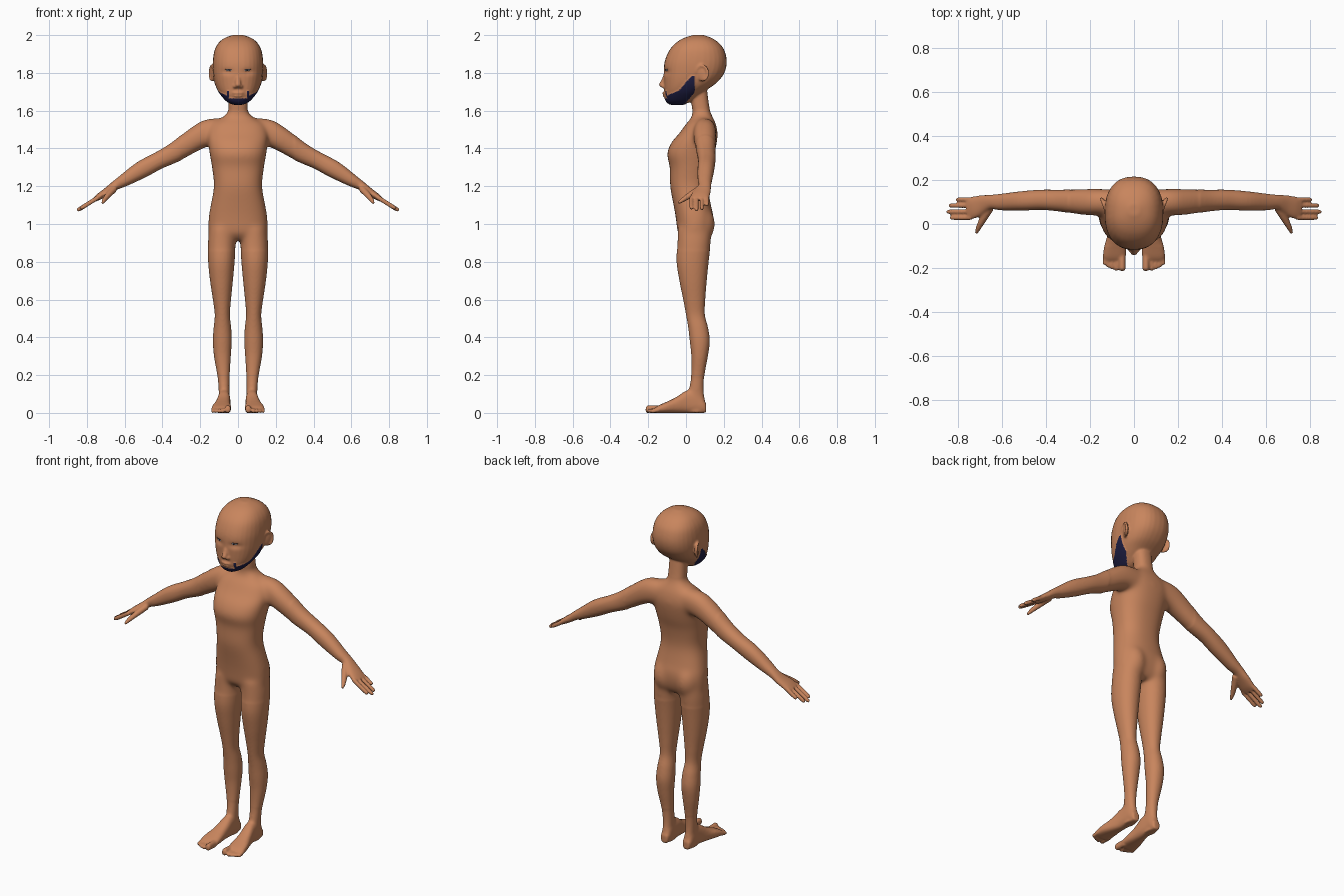
import bpy, bmesh, math
from mathutils import Vector, Matrix

if "Cube" in bpy.data.objects:
    bpy.data.objects.remove(bpy.data.objects["Cube"])

X, Y, Z = Vector((1, 0, 0)), Vector((0, 1, 0)), Vector((0, 0, 1))
bm = bmesh.new()


def material(name, rgb):
    m = bpy.data.materials.new(name)
    m.diffuse_color = (*rgb, 1)
    m.use_nodes = True
    m.node_tree.nodes["Principled BSDF"].inputs["Base Color"].default_value = m.diffuse_color
    return m


skin = material("skin", (0.58, 0.235, 0.11))
navy = material("navy_beard", (0.014, 0.014, 0.06))
white = material("eye_white", (0.55, 0.55, 0.62))
dark = material("eye_dark", (0.02, 0.015, 0.02))


def spline(rows, k=5):
    """Catmull-Rom through rows of numbers."""
    r = [Vector(p) for p in rows]
    r = [r[0]] + r + [r[-1]]
    out = []
    for i in range(1, len(r) - 2):
        a, b, c, d = r[i - 1:i + 3]
        for j in range(k):
            t = j / k
            out.append(0.5 * (2 * b + (c - a) * t + (2 * a - 5 * b + 4 * c - d) * t * t
                              + (3 * b - a - 3 * c + d) * t ** 3))
    return out + [r[-1]]


def loft(rows, frame=None, ref=Y, e=2.2, side=1, n=32):
    """Skin superellipse sections (x, y, z, half a, half b) along a path."""
    rows = spline(rows)
    rings = []
    for i, r in enumerate(rows):
        c = Vector(r[:3])
        if frame:
            u, v = frame
        else:
            t = (Vector(rows[min(i + 1, len(rows) - 1)][:3]) - Vector(rows[max(i - 1, 0)][:3])).normalized()
            v = (ref - t * ref.dot(t)).normalized()
            u = v.cross(t)
        ring = []
        for j in range(n):
            q = math.tau * j / n
            co, si = math.cos(q), math.sin(q)
            p = c + u * (r[3] * math.copysign(abs(co) ** (2 / e), co)) \
                  + v * (r[4] * math.copysign(abs(si) ** (2 / e), si))
            p.x *= side
            ring.append(bm.verts.new(p))
        rings.append(ring)
    for a, b in zip(rings, rings[1:]):
        for j in range(n):
            bm.faces.new((a[j], a[(j + 1) % n], b[(j + 1) % n], b[j]))
    bm.faces.new(rings[0])
    bm.faces.new(rings[-1])


def ball(mesh, loc, size, rot=0):
    m = Matrix.Translation(loc) @ Matrix.Rotation(rot, 4, 'Z') @ Matrix.Diagonal((*size, 1))
    bmesh.ops.create_uvsphere(mesh, u_segments=24, v_segments=16, radius=1, matrix=m)


def stack(rows, e, side=1):
    """Upright loft from (z, x min, x max, y front, y back)."""
    loft([((a + b) / 2, (f + k) / 2, z, (b - a) / 2, (k - f) / 2) for z, a, b, f, k in rows],
         (X, Y), e=e, side=side)


# torso and neck
torso = [(.915, .08, -.01, .11), (.95, .15, -.042, .132), (1, .157, -.05, .144), (1.05, .154, -.057, .144),
         (1.1, .145, -.066, .132), (1.2, .128, -.084, .118), (1.3, .138, -.086, .13), (1.37, .15, -.1, .15),
         (1.43, .158, -.078, .163), (1.48, .16, -.036, .168), (1.53, .14, .0, .158), (1.56, .09, .026, .145),
         (1.59, .056, .034, .131), (1.63, .05, .03, .122), (1.72, .05, .02, .11)]
stack([(z, -w, w, f, b) for z, w, f, b in torso], 2.4)

# head
head = [(1.634, .025, -.085, -.01), (1.65, .058, -.104, .03), (1.68, .086, -.113, .07), (1.71, .106, -.115, .11),
        (1.75, .122, -.117, .165), (1.8, .131, -.118, .203), (1.86, .133, -.113, .216), (1.92, .124, -.088, .203),
        (1.96, .102, -.052, .173), (1.985, .07, -.01, .135), (2.001, .025, .04, .09)]
stack([(z, -w, w, f, b) for z, w, f, b in head], 2.35)

# nose and lips
loft([(0, -.106, 1.79, .011, .012), (0, -.118, 1.76, .013, .014), (0, -.128, 1.735, .016, .016),
      (0, -.118, 1.722, .012, .01)], (X, Y))
ball(bm, (0, -.109, 1.693), (.034, .017, .008))
ball(bm, (0, -.108, 1.678), (.03, .016, .008))

for s in (1, -1):
    # legs and buttocks
    stack([(.98, .01, .152, -.045, .135), (.9, .012, .16, -.046, .131), (.8, .018, .158, -.05, .12),
           (.7, .027, .148, -.035, .11), (.6, .037, .133, -.015, .102), (.52, .043, .123, 0, .1),
           (.45, .036, .129, .012, .117), (.38, .033, .133, .02, .126), (.3, .038, .127, .028, .116),
           (.2, .044, .11, .027, .098), (.12, .045, .103, .014, .094), (.06, .045, .1, 0, .102),
           (.002, .047, .098, 0, .104)], 2.1, s)
    ball(bm, (s * .072, .06, 1.0), (.075, .094, .11))
    # feet and toes
    foot = [(.107, .072, .02, .05), (.085, .072, .028, .09), (.05, .073, .03, .12), (0, .074, .034, .118),
            (-.05, .08, .04, .085), (-.1, .086, .049, .06), (-.145, .089, .052, .04), (-.165, .089, .046, .028)]
    loft([(x, y, h / 2, w, h / 2) for y, x, w, h in foot], (X, Z), e=2.6, side=s)
    for x, end, r in ((.054, -.214, .0155), (.081, -.213, .0088), (.099, -.207, .0086),
                      (.117, -.199, .0084), (.134, -.187, .0084)):
        loft([(x, -.14, .018, r, r * 1.3), (x, end + .02, r * 1.3, r, r * 1.3), (x, end + .006, r * 1.2, r, r * 1.2),
              (x, end, r, r * .5, r * .5)], (X, Z), side=s, n=16)
    # arms and palms
    loft([(.06, .1, 1.49, .07, .055), (.15, .1, 1.485, .072, .06), (.22, .1, 1.453, .064, .06),
          (.33, .106, 1.382, .053, .05), (.42, .11, 1.336, .046, .046), (.51, .105, 1.288, .046, .044),
          (.6, .1, 1.233, .034, .038), (.65, .1, 1.204, .025, .033), (.69, .09, 1.175, .021, .042),
          (.73, .075, 1.148, .018, .05), (.758, .071, 1.13, .012, .049)], side=s)
    # fingers and thumb
    for y, tip in ((.028, .836), (.056, .852), (.084, .842), (.112, .808)):
        pts = [(.74, 1), (tip - .03, 1), (tip - .008, .9), (tip, .6)]
        loft([(x, y, 1.141 - (x - .74) * .63, .012 * k, .0102 * k) for x, k in pts], side=s, n=16)
    loft([(.655, .075, 1.187, .018, .02), (.685, .025, 1.155, .016, .017), (.708, -.018, 1.127, .012, .012),
          (.717, -.042, 1.11, .007, .007)], side=s, n=16)
    # ears: plate and curled rim
    ball(bm, (s * .133, .088, 1.795), (.009, .03, .042), -s * .35)
    rim = []
    for i in range(9):
        q = math.radians(-70 + i * 30)
        c = math.cos(q)
        rim.append((.138 + .011 * c, .085 + .03 * c, 1.798 + .04 * math.sin(q), .007, .007))
    loft(rim, ref=X, side=s, n=12)
    # nostrils
    ball(bm, (s * .016, -.118, 1.728), (.011, .013, .01))

# fuse everything into one skin
bmesh.ops.recalc_face_normals(bm, faces=bm.faces)
me = bpy.data.meshes.new("body")
bm.to_mesh(me)
bm.free()
body = bpy.data.objects.new("body", me)
bpy.context.collection.objects.link(body)
bpy.context.view_layer.objects.active = body
mod = body.modifiers.new("fuse", 'REMESH')
mod.mode = 'VOXEL'
mod.voxel_size = .0054
bpy.ops.object.modifier_apply(modifier=mod.name)
me = body.data
me.materials.clear()
me.materials.append(skin)
me.materials.append(navy)


def relax(verts, times):
    for _ in range(times):
        bmesh.ops.smooth_vert(bm, verts=verts, factor=.5, use_axis_x=True, use_axis_y=True, use_axis_z=True)


# soften the joins, most at shoulders, hips and ankles
bm = bmesh.new()
bm.from_mesh(me)
relax([v for v in bm.verts if abs(v.co.x) < .3 and .86 < v.co.z < 1.61], 45)
relax([v for v in bm.verts if abs(v.co.x) < .2 and .05 < v.co.z < .2 and v.co.y > -.1], 15)
relax(list(bm.verts), 3)
# eye sockets
for v in bm.verts:
    if v.co.z > 1.7 and v.co.y < 0:
        d = ((abs(v.co.x) - .055) / .03) ** 2 + ((v.co.z - 1.805) / .016) ** 2
        v.co.y += .008 * math.exp(-d)


def is_beard(p):
    """Chin, jaw and sideburns, with a thin frame beside the mouth."""
    x, y, z = abs(p.x), p.y, p.z
    if z > 1.785 or y > .045:
        return False
    if y > -.005 and z < 1.64 + (y + .005) * 1.2:
        return False
    if y < -.06 and x < .056:
        return z < (1.667 if x < .047 else 1.702)
    top = 1.68 + (y + .1) * .45 if y < -.035 else 1.71 + (y + .035) * 1.15
    return 1.625 < z < top


# beard: coloured and slightly raised
bm.normal_update()
raised = set()
for f in bm.faces:
    f.smooth = True
    c = f.calc_center_median()
    f.material_index = int(c.z > 1.62 and abs(c.x) < .14 and is_beard(c))
    if f.material_index:
        raised.update(f.verts)
shift = [(v, v.normal * .003) for v in raised]
for v, d in shift:
    v.co += d
bm.to_mesh(me)
bm.free()
me.update()

# eyes: white, pupil and lid line
for s, label in ((1, "left"), (-1, "right")):
    ok, loc, nor, _ = body.closest_point_on_mesh((s * .057, -.13, 1.806))
    for part, mat, off, size in (("eye", white, (0, .002, 0), (.018, .005, .005)),
                                 ("pupil", dark, (0, -.001, 0), (.005, .003, .004)),
                                 ("eyelid", dark, (0, .001, .005), (.022, .005, .0018))):
        b = bmesh.new()
        ball(b, loc + Vector(off), size, s * .3)
        for f in b.faces:
            f.smooth = True
        m = bpy.data.meshes.new(part)
        b.to_mesh(m)
        b.free()
        m.materials.append(mat)
        bpy.context.collection.objects.link(bpy.data.objects.new(label + "_" + part, m))
